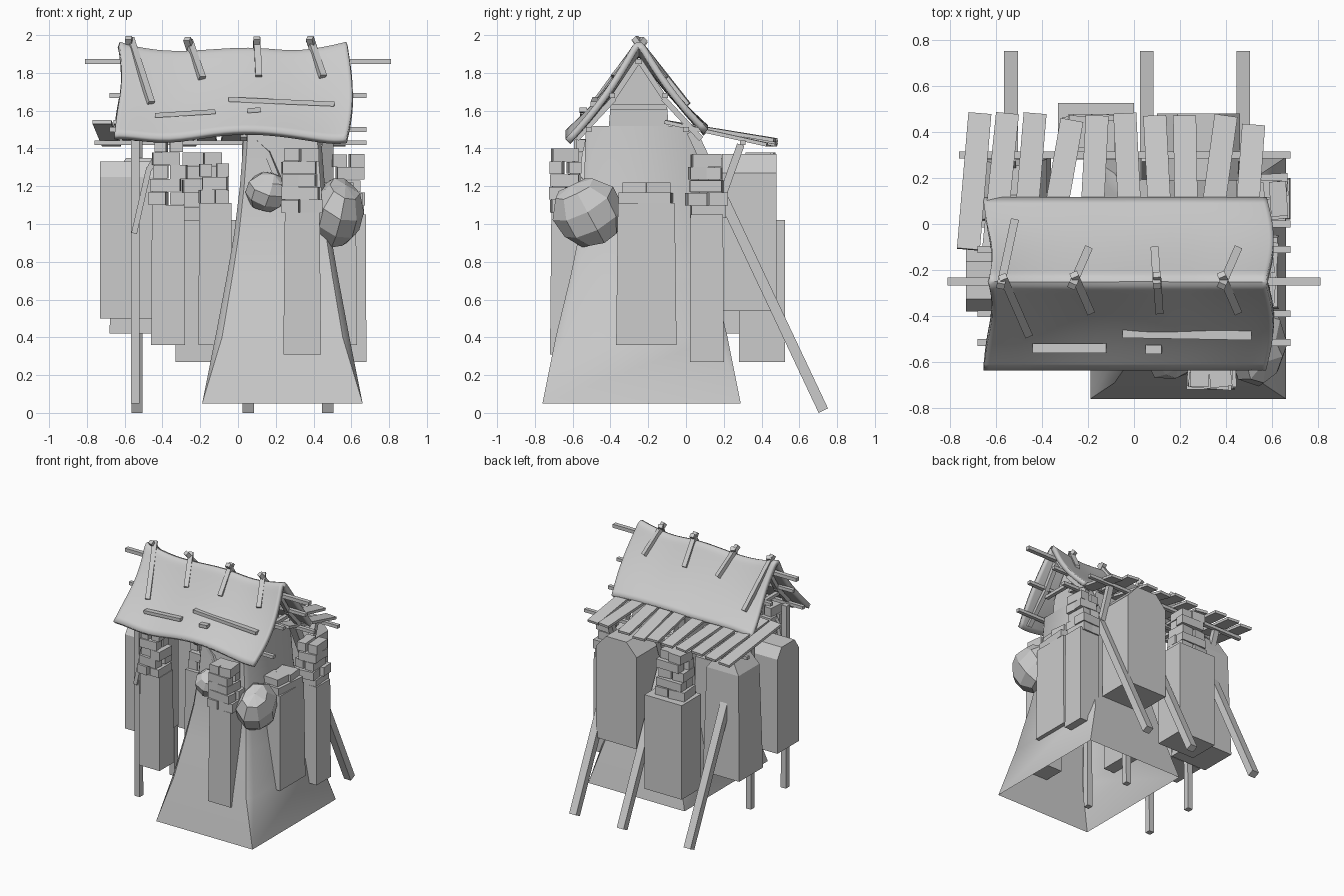
import bpy, bmesh, math, random
from mathutils import Vector, Matrix

if "Cube" in bpy.data.objects:
    bpy.data.objects.remove(bpy.data.objects["Cube"])

random.seed(7)


def finish(name, bm, smooth=None):
    bmesh.ops.recalc_face_normals(bm, faces=bm.faces[:])
    me = bpy.data.meshes.new(name)
    bm.to_mesh(me)
    bm.free()
    ob = bpy.data.objects.new(name, me)
    bpy.context.collection.objects.link(ob)
    if smooth:
        bpy.ops.object.select_all(action='DESELECT')
        ob.select_set(True)
        bpy.context.view_layer.objects.active = ob
        bpy.ops.object.shade_smooth_by_angle(angle=math.radians(smooth))
    return ob


def sticks(name, items, w, h):
    # box beams from p to q, h measured in the upright direction
    for i, (p, q) in enumerate(items):
        p, q = Vector(p), Vector(q)
        d = (q - p).normalized()
        side = d.cross(Vector((0, 0, 1)))
        side = side.normalized() if side.length > 0.01 else Vector((1, 0, 0))
        rot = Matrix((side, d, side.cross(d))).transposed().to_4x4()
        m = Matrix.Translation((p + q) / 2) @ rot @ Matrix.Diagonal((w, (q - p).length, h, 1))
        bm = bmesh.new()
        bmesh.ops.create_cube(bm, size=1, matrix=m)
        finish(f"{name}_{i + 1}", bm)


def slab(name, x, y, z, taper=0.0, chop=0.0, crown=(0.6, 0.6)):
    # standing stone, narrower at the top, optional chamfered crown
    bm = bmesh.new()
    cx, cy = sum(x) / 2, sum(y) / 2
    hx, hy = (x[1] - x[0]) / 2, (y[1] - y[0]) / 2
    levels = [(z[0], 1, 1), (z[1] - chop, 1 - taper, 1 - taper)]
    if chop:
        levels.append((z[1], *crown))
    rings = [[bm.verts.new((cx + sx * hx * a, cy + sy * hy * b, h))
              for sx, sy in ((-1, -1), (1, -1), (1, 1), (-1, 1))] for h, a, b in levels]
    for a, b in zip(rings, rings[1:]):
        for i in range(4):
            bm.faces.new((a[i], a[(i + 1) % 4], b[(i + 1) % 4], b[i]))
    bm.faces.new(rings[0])
    bm.faces.new(rings[-1])
    finish(name, bm)


def bricks(name, x, y, z, rows):
    # loosely laid courses, alternating direction, narrowing upwards
    bm = bmesh.new()
    h = (z[1] - z[0]) / rows
    for r in range(rows):
        k_top = 1 - 0.22 * r / rows
        w, d = (x[1] - x[0]) * k_top, (y[1] - y[0]) * k_top
        for k in range(2):
            j = [random.uniform(-0.014, 0.014) for _ in range(4)]
            c = [sum(x) / 2 + j[0], sum(y) / 2 + j[1], z[0] + h * (r + 0.5)]
            ax = r % 2
            c[ax] += (k - 0.5) * (w, d)[ax] * 0.52
            size = [w * 0.92, d * 0.92, h * (0.97 + 6 * j[2] * k)]
            size[ax] *= 0.52 + 5 * j[2]
            m = (Matrix.Translation(c) @ Matrix.Rotation(j[3] * 8, 4, 'Z')
                 @ Matrix.Diagonal((*size, 1)))
            bmesh.ops.create_cube(bm, size=1, matrix=m)
    finish(name, bm)


def boulder(name, c, r):
    bm = bmesh.new()
    bmesh.ops.create_uvsphere(bm, u_segments=8, v_segments=5, radius=1)
    for v in bm.verts:
        v.co *= random.uniform(0.97, 1.08)
    m = (Matrix.Translation(c) @ Matrix.Diagonal((*r, 1)) @ Matrix.Rotation(0.5, 4, 'X')
         @ Matrix.Rotation(0.3, 4, 'Y'))
    bmesh.ops.transform(bm, verts=bm.verts, matrix=m)
    finish(name, bm)


# Flared mound body, open underneath, with softened corners: height, half width, half depth
bm = bmesh.new()
rings = []
for h, sx, sy in ((0.05, 0.425, 0.525), (0.4, 0.355, 0.455), (0.73, 0.293, 0.375), (0.95, 0.255, 0.33),
                  (1.2, 0.225, 0.305), (1.52, 0.2, 0.295)):
    b = 1 if h == 0.05 else 0.9
    ring = [(-b, -1), (b, -1), (1, -b), (1, b), (b, 1), (-b, 1), (-1, b), (-1, -b)]
    rings.append([bm.verts.new((0.235 + px * sx, -0.235 + py * sy, h)) for px, py in ring])
for a, b in zip(rings, rings[1:]):
    for i in range(8):
        bm.faces.new((a[i], a[(i + 1) % 8], b[(i + 1) % 8], b[i]))
bm.faces.new(rings[-1])
bmesh.ops.remove_doubles(bm, verts=bm.verts, dist=0.0005)
finish("mound_body", bm, 50)

# Gable wall in the roof end
bm = bmesh.new()
face = bm.faces.new([bm.verts.new((0.43, y, z)) for y, z in
                     ((-0.41, 1.5), (-0.09, 1.5), (-0.1, 1.62), (-0.25, 1.86), (-0.4, 1.62))])
ext = bmesh.ops.extrude_face_region(bm, geom=[face])['geom']
bmesh.ops.translate(bm, vec=(-0.38, 0, 0), verts=[v for v in ext if isinstance(v, bmesh.types.BMVert)])
finish("gable_wall", bm)

# Sagging hide roof: stations along x with ridge, front eave and back eave heights
xs = [-0.635, -0.55, -0.35, -0.1, 0.1, 0.3, 0.5, 0.575]
ridge = [1.97, 1.94, 1.91, 1.93, 1.94, 1.91, 1.95, 1.97]
front = [1.46, 1.46, 1.43, 1.48, 1.49, 1.47, 1.43, 1.44]
back = [1.48, 1.50, 1.51, 1.50, 1.51, 1.51, 1.50, 1.49]
prof = [(0, 1), (0.1, 0.87), (0.25, 0.69), (0.45, 0.47), (0.7, 0.235), (1, 0)]
bm = bmesh.new()
grid = []
for i, x in enumerate(xs):
    col = []
    for side, eave, reach in ((-1, front, 0.375), (1, back, 0.355)):
        pts = [bm.verts.new((x + (0.035 * math.sin(math.pi * t) if x > 0.4 else 0.02 * math.sin(5 * t)),
                             -0.25 + side * reach * t, eave[i] + (ridge[i] - eave[i]) * f))
               for t, f in (prof if side < 0 else prof[1:])]
        col = pts[::-1] if side < 0 else col + pts
    grid.append(col)
for a, b in zip(grid, grid[1:]):
    for j in range(len(a) - 1):
        bm.faces.new((a[j], b[j], b[j + 1], a[j + 1]))
roof = finish("hide_roof", bm, 80)
sub = roof.modifiers.new("smooth", 'SUBSURF')
sub.levels = sub.render_levels = 2
sub.boundary_smooth = 'PRESERVE_CORNERS'
sol = roof.modifiers.new("thickness", 'SOLIDIFY')
sol.thickness = 0.035
sol.offset = 0

# Crossed ridge poles
sticks("ridge_pole_front", [((-0.57, -0.23, 1.98), (-0.46, -0.48, 1.64)),
                            ((-0.26, -0.22, 1.97), (-0.19, -0.38, 1.77)),
                            ((0.10, -0.22, 1.98), (0.11, -0.38, 1.78)),
                            ((0.38, -0.22, 1.98), (0.45, -0.38, 1.78))], 0.035, 0.03)
sticks("ridge_pole_back", [((-0.58, -0.27, 1.985), (-0.52, 0.01, 1.63)),
                           ((-0.27, -0.27, 1.98), (-0.20, -0.11, 1.77)),
                           ((0.10, -0.27, 1.985), (0.09, -0.11, 1.77)),
                           ((0.38, -0.27, 1.985), (0.45, -0.11, 1.77))], 0.035, 0.03)

# Lengthwise purlins
sticks("ridge_beam", [((-0.81, -0.25, 1.86), (0.81, -0.25, 1.86))], 0.035, 0.028)
sticks("purlin", [((-0.68, y, z), (0.68, y, z)) for y, z in
                  ((-0.39, 1.68), (-0.11, 1.68), (-0.515, 1.5), (0.0, 1.5))], 0.03, 0.025)
sticks("lean_to_beam", [((-0.76, 0.3, 1.43), (0.68, 0.3, 1.43))], 0.03, 0.025)
# Rafters and cross ties under the hide
sticks("rafter", [((x, -0.25 + s * a, za), (x, -0.25 + s * b, zb))
                  for x in (-0.53, 0.03, 0.52) for s in (-1, 1)
                  for a, za, b, zb in ((0, 1.87, 0.14, 1.66), (0.13, 1.665, 0.33, 1.45))], 0.035, 0.03)
sticks("roof_tie", [((x, -0.4, 1.62), (x, -0.1, 1.62)) for x in (-0.53, 0.03, 0.5)], 0.03, 0.025)
# Battens lying in the hide
sticks("roof_batten", [((-0.44, -0.54, 1.575), (-0.12, -0.54, 1.595)),
                       ((-0.05, -0.475, 1.66), (0.51, -0.485, 1.635)),
                       ((0.05, -0.545, 1.60), (0.12, -0.545, 1.605))], 0.04, 0.025)

# Lean-to planks: x at the inner end, x and y at the outer end
planks = [(-0.72, -0.67, 0.48), (-0.61, -0.55, 0.48), (-0.48, -0.43, 0.48), (-0.37, -0.27, 0.45),
          (-0.19, -0.16, 0.47), (-0.01, -0.04, 0.48), (0.12, 0.09, 0.47), (0.23, 0.22, 0.47),
          (0.32, 0.40, 0.47), (0.48, 0.52, 0.43)]
sticks("lean_to_plank", [((a, -0.11, 1.54), (b, y, 1.42 + 0.012 * (i % 3)))
                         for i, (a, b, y) in enumerate(planks)], 0.1, 0.02)

# Upright posts, slanted props and their braces
sticks("post", [((x, y, 0.05), (x, y - 0.01, 1.5)) for x in (-0.545, 0.045) for y in (-0.47, -0.03)], 0.045, 0.045)
legs = (-0.535, 0.055, 0.475)
sticks("prop_leg", [((x, 0.727, 0.012), (x, 0.03, 1.49)) for x in legs], 0.06, 0.055)
sticks("prop_brace", [((x, 0.2, 1.17), (x, 0.29, 1.42)) for x in legs], 0.045, 0.04)
sticks("front_brace", [((0.05, -0.51, 1.47), (0.16, -0.53, 1.37)), ((0.155, -0.53, 1.38), (0.22, -0.55, 1.22)),
                       ((-0.37, -0.5, 1.47), (-0.47, -0.5, 1.29)),
                       ((-0.47, -0.5, 1.3), (-0.55, -0.5, 0.95))], 0.03, 0.03)

# Hanging stone slabs
slab("left_slab", (-0.73, -0.45), (-0.38, -0.11), (0.5, 1.33), 0, 0.08, (1, 0.6))
slab("back_left_slab", (-0.68, -0.36), (0.0, 0.3), (0.42, 1.35), 0.12, 0.1, (0.45, 0.7))
slab("front_left_slab", (-0.46, -0.28), (-0.59, -0.41), (0.36, 1.1), 0.05)
slab("inner_slab", (-0.21, -0.03), (-0.38, -0.06), (0.36, 1.11), 0.05)
slab("back_slab", (-0.33, 0.0), (0.28, 0.525), (0.27, 1.02))
slab("back_right_slab", (0.1, 0.46), (0.19, 0.48), (0.54, 1.37), 0.0, 0.1, (0.5, 1))
slab("front_slab", (0.24, 0.44), (-0.72, -0.54), (0.31, 1.06), 0.08)
slab("right_slab", (0.44, 0.63), (-0.37, -0.05), (0.36, 1.11), 0.06)
slab("right_back_slab", (0.5, 0.68), (0.02, 0.2), (0.27, 1.05), 0.04)

# Brick stacks on the slabs
bricks("front_left_bricks", (-0.46, -0.28), (-0.6, -0.42), (1.1, 1.45), 5)
bricks("inner_bricks", (-0.2, -0.05), (-0.35, -0.1), (1.11, 1.32), 3)
bricks("back_bricks", (-0.3, -0.05), (0.3, 0.48), (1.02, 1.38), 5)
bricks("front_bricks", (0.22, 0.44), (-0.72, -0.54), (1.06, 1.4), 5)
bricks("right_bricks", (0.45, 0.62), (-0.36, -0.06), (1.11, 1.22), 2)
bricks("right_back_bricks", (0.49, 0.67), (0.01, 0.21), (1.03, 1.37), 5)

# Boulders lashed to the front
boulder("large_boulder", (0.53, -0.52, 1.06), (0.135, 0.18, 0.18))
boulder("small_boulder", (0.155, -0.57, 1.17), (0.115, 0.11, 0.105))
